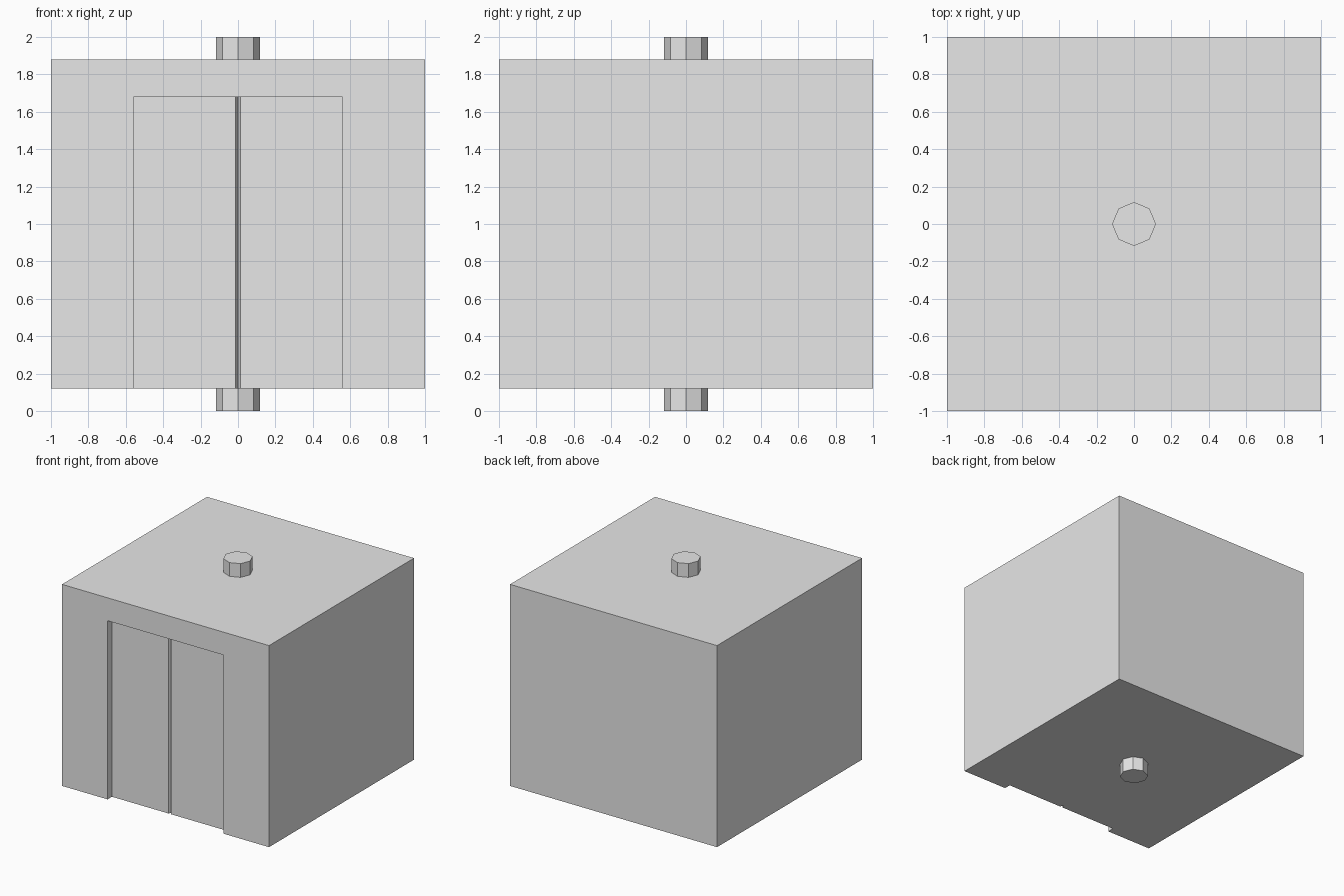
import bpy
import bmesh
from math import cos, sin, pi

cube = bpy.data.objects.get("Cube")
if cube:
    bpy.data.objects.remove(cube, do_unlink=True)

grey = bpy.data.materials.new("light_grey")
grey.use_nodes = True
grey.diffuse_color = (0.8, 0.8, 0.8, 1)
grey.node_tree.nodes["Principled BSDF"].inputs["Base Color"].default_value = (0.8, 0.8, 0.8, 1)


def prism(name, outline, bottom, top):
    """Extrude a plan outline between two heights."""
    bm = bmesh.new()
    face = bm.faces.new([bm.verts.new((x, y, bottom)) for x, y in outline])
    moved = bmesh.ops.extrude_face_region(bm, geom=[face])["geom"]
    bmesh.ops.translate(bm, vec=(0, 0, top - bottom),
                        verts=[g for g in moved if isinstance(g, bmesh.types.BMVert)])
    bmesh.ops.recalc_face_normals(bm, faces=bm.faces)
    mesh = bpy.data.meshes.new(name)
    bm.to_mesh(mesh)
    bm.free()
    mesh.materials.append(grey)
    obj = bpy.data.objects.new(name, mesh)
    bpy.context.collection.objects.link(obj)
    return obj


FLOOR, ROOF, DOOR_TOP = 0.12, 1.88, 1.68
DOOR_HALF, DOOR_Y = 0.56, -0.94
SEAM, SEAM_Y = 0.013, -0.91

# Cabin body
cabin = prism("cabin", [(-1, -1), (1, -1), (1, 1), (-1, 1)], FLOOR, ROOF)

# Recessed double door with a V-shaped seam between its leaves
doorway = prism("doorway_cutter",
                [(-DOOR_HALF, -1.1), (DOOR_HALF, -1.1), (DOOR_HALF, DOOR_Y),
                 (SEAM, DOOR_Y), (0, SEAM_Y), (-SEAM, DOOR_Y), (-DOOR_HALF, DOOR_Y)],
                0, DOOR_TOP)
doorway.hide_render = True
cut = cabin.modifiers.new("doorway", "BOOLEAN")
cut.operation = "DIFFERENCE"
cut.solver = "EXACT"
cut.object = doorway
bpy.context.view_layer.objects.active = cabin
bpy.ops.object.modifier_apply(modifier=cut.name)
bpy.data.objects.remove(doorway, do_unlink=True)

# Octagonal stubs above and below the cabin
octagon = [(0.117 * cos(i * pi / 4), 0.117 * sin(i * pi / 4)) for i in range(8)]
prism("top_stub", octagon, ROOF, 2)
prism("bottom_stub", octagon, 0, FLOOR)
